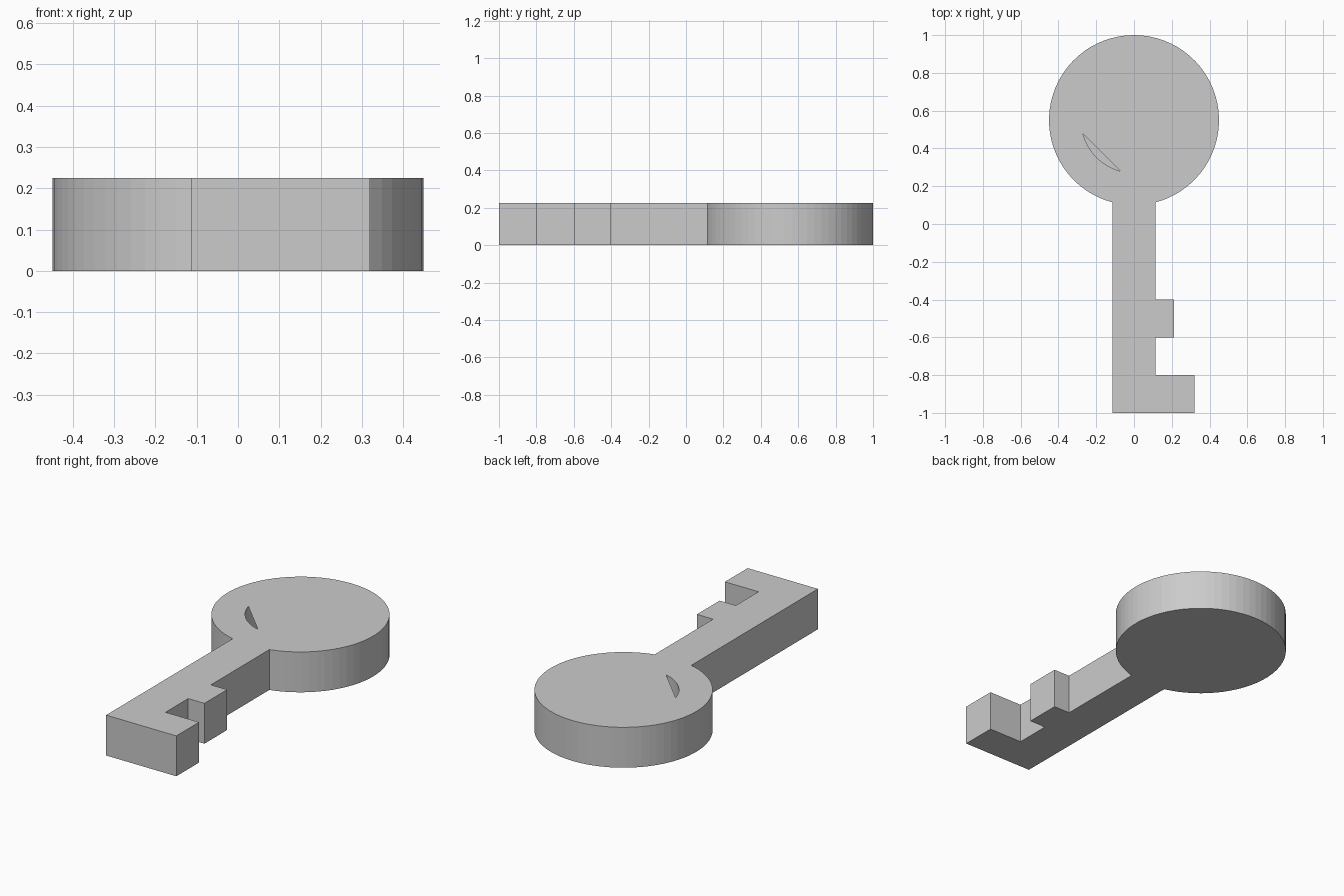
import bpy, bmesh
from math import pi, sin, cos, asin

if "Cube" in bpy.data.objects:
    bpy.data.objects.remove(bpy.data.objects["Cube"])

H = 0.225          # thickness
CY = 0.55          # centre of the round bow
R, RI = 0.45, 0.28 # bow radius, inner hole radius
W = 0.113          # half width of the shaft
N_OUT, N_IN = 64, 48


def ring(bm, pts, z):
    return [bm.verts.new((x, y, z)) for x, y in pts]


def pairs(vs):
    return list(zip(vs, vs[1:] + vs[:1]))


# Outline: bow arc, then shaft and the two teeth (counter-clockwise)
gap = asin(W / R)
a0, a1 = -pi / 2 + gap, 1.5 * pi - gap
outline = []
for i in range(N_OUT + 1):
    a = a0 + (a1 - a0) * i / N_OUT
    outline.append((R * cos(a), CY + R * sin(a)))
outline += [(-W, -1), (0.32, -1), (0.32, -0.8), (W, -0.8),
            (W, -0.6), (0.213, -0.6), (0.213, -0.4), (W, -0.4)]
hole = [(RI * cos(2 * pi * i / N_IN), CY + RI * sin(2 * pi * i / N_IN))
        for i in range(N_IN)]

bm = bmesh.new()
low, top = ring(bm, outline, 0), ring(bm, outline, H)
hole_low, hole_top = ring(bm, hole, 0.001), ring(bm, hole, H)

# Outer walls and bottom
for (a, b), (c, d) in zip(pairs(low), pairs(top)):
    bm.faces.new((a, b, d, c))
bm.faces.new(low[::-1])

# Inner wall and floor of the hollow bow
for (a, b), (c, d) in zip(pairs(hole_low), pairs(hole_top)):
    bm.faces.new((c, d, b, a))
bm.faces.new(hole_low)

# Top surface around the hole
edges = [bm.edges.get(p) for p in pairs(top) + pairs(hole_top)]
filled = bmesh.ops.triangle_fill(bm, edges=edges, use_beauty=True,
                                 normal=(0, 0, 1))
tris = [f for f in filled["geom"] if isinstance(f, bmesh.types.BMFace)]
bm.normal_update()
for f in tris:
    if f.normal.z < 0:
        f.normal_flip()

# Cap over the hole, leaving the crescent slit open
bm.faces.new([hole_top[i % N_IN] for i in range(34, N_IN + 27)])

bm.normal_update()
mesh = bpy.data.meshes.new("key")
bm.to_mesh(mesh)
bm.free()
key = bpy.data.objects.new("key", mesh)
bpy.context.collection.objects.link(key)
